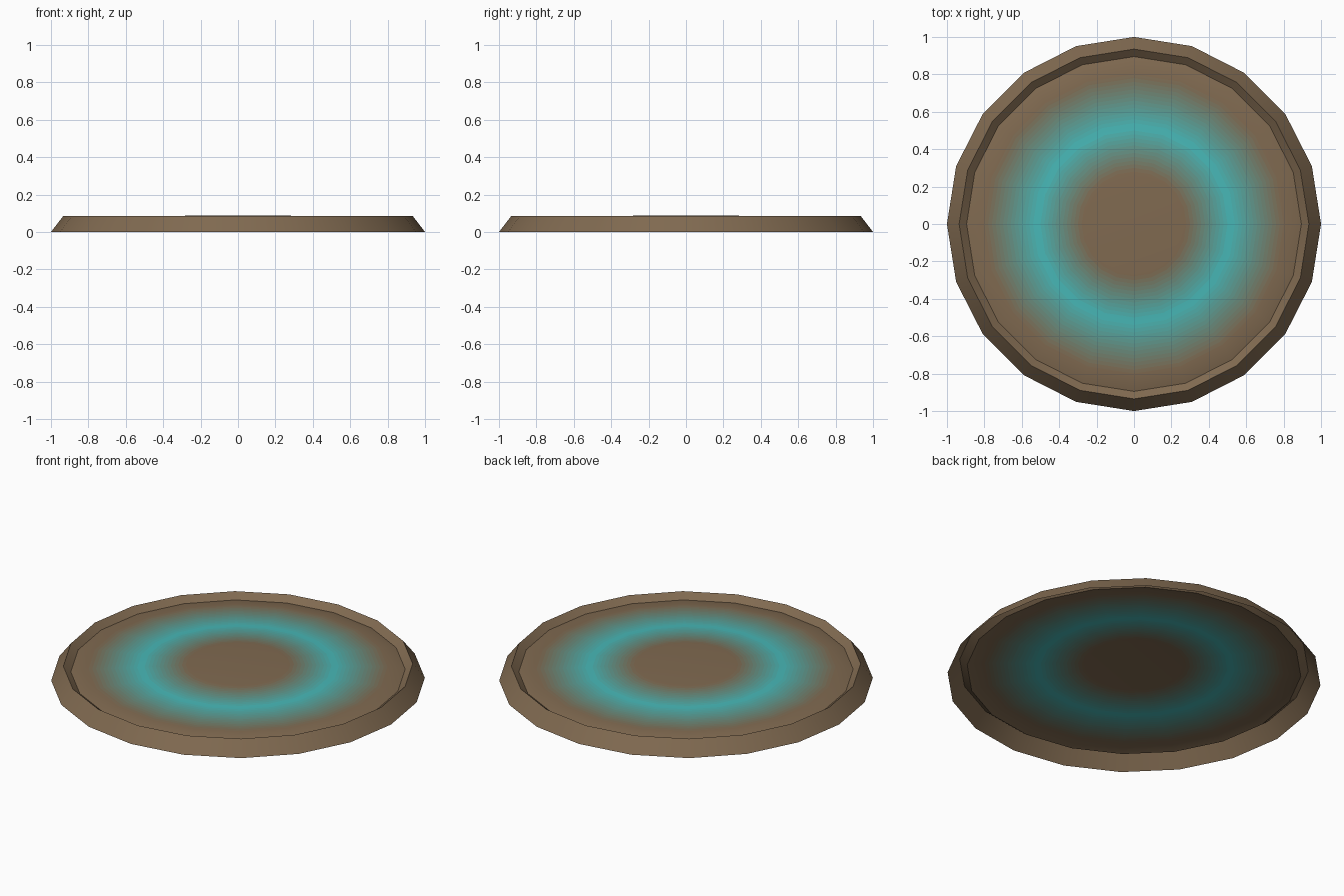
import bpy, bmesh
from math import cos, sin, tau, radians

if "Cube" in bpy.data.objects:
    bpy.data.objects.remove(bpy.data.objects["Cube"])

SIDES = 20
BROWN = (0.50, 0.415, 0.32)
TEAL = (0.28, 0.73, 0.73)


def material(name, t):
    # blend brown to teal, then convert to linear colour
    mat = bpy.data.materials.new(name)
    mix = [b + (c - b) * t for b, c in zip(BROWN, TEAL)]
    mat.diffuse_color = [v ** 2.2 for v in mix] + [1]
    mat.use_nodes = True
    mat.node_tree.nodes["Principled BSDF"].inputs["Base Color"].default_value = mat.diffuse_color
    return mat


def lathe(name, profile, tints, closed_centre=False):
    """Sweep an (r, z) profile, outside to inside; one tint per band."""
    bm = bmesh.new()
    rings = [[bm.verts.new((r * cos(tau * i / SIDES), r * sin(tau * i / SIDES), z))
              for i in range(SIDES)] for r, z in profile]
    mesh = bpy.data.meshes.new(name)
    slots = {}

    def slot(t):
        t = round(t, 2)
        if t not in slots:
            slots[t] = len(slots)
            mesh.materials.append(material(f"glaze_{t}", t))
        return slots[t]

    for a, b, t in zip(rings, rings[1:], tints):
        for i in range(SIDES):
            j = (i + 1) % SIDES
            bm.faces.new((a[i], a[j], b[j], b[i])).material_index = slot(t)
    if closed_centre:
        bm.faces.new(rings[-1]).material_index = slot(0)
    bm.to_mesh(mesh)
    bm.free()
    ob = bpy.data.objects.new(name, mesh)
    bpy.context.collection.objects.link(ob)
    bpy.ops.object.select_all(action='DESELECT')
    ob.select_set(True)
    bpy.context.view_layer.objects.active = ob
    bpy.ops.object.shade_smooth_by_angle(angle=radians(30))
    return ob


# faceted outer rim with a thin lip dropping into the groove
lathe("rim", [(1.0, 0), (0.935, 0.084), (0.895, 0.051)], [0, 0])

# domed centre plate, sampled finely so the glowing ring can fade
KEYS = [(0.26, 0.088), (0.40, 0.080), (0.52, 0.074), (0.66, 0.070),
        (0.80, 0.066), (0.86, 0.060), (0.895, 0.051)]


def height(r):
    if r <= KEYS[0][0]:
        return KEYS[0][1]
    for (r0, z0), (r1, z1) in zip(KEYS, KEYS[1:]):
        if r <= r1 + 1e-6:
            return z0 + (z1 - z0) * (r - r0) / (r1 - r0)
    return KEYS[-1][1]


def glow(r):
    edge = 0.24 if r < 0.52 else 0.28
    return max(0, 1 - abs(r - 0.52) / edge)


STEP = 0.02
radii = [0.895, 0.86] + [0.80 - STEP * i for i in range(28)]
tints = [glow((a + b) / 2) for a, b in zip(radii, radii[1:])]
lathe("plate", [(r, height(r)) for r in radii], tints, closed_centre=True)
